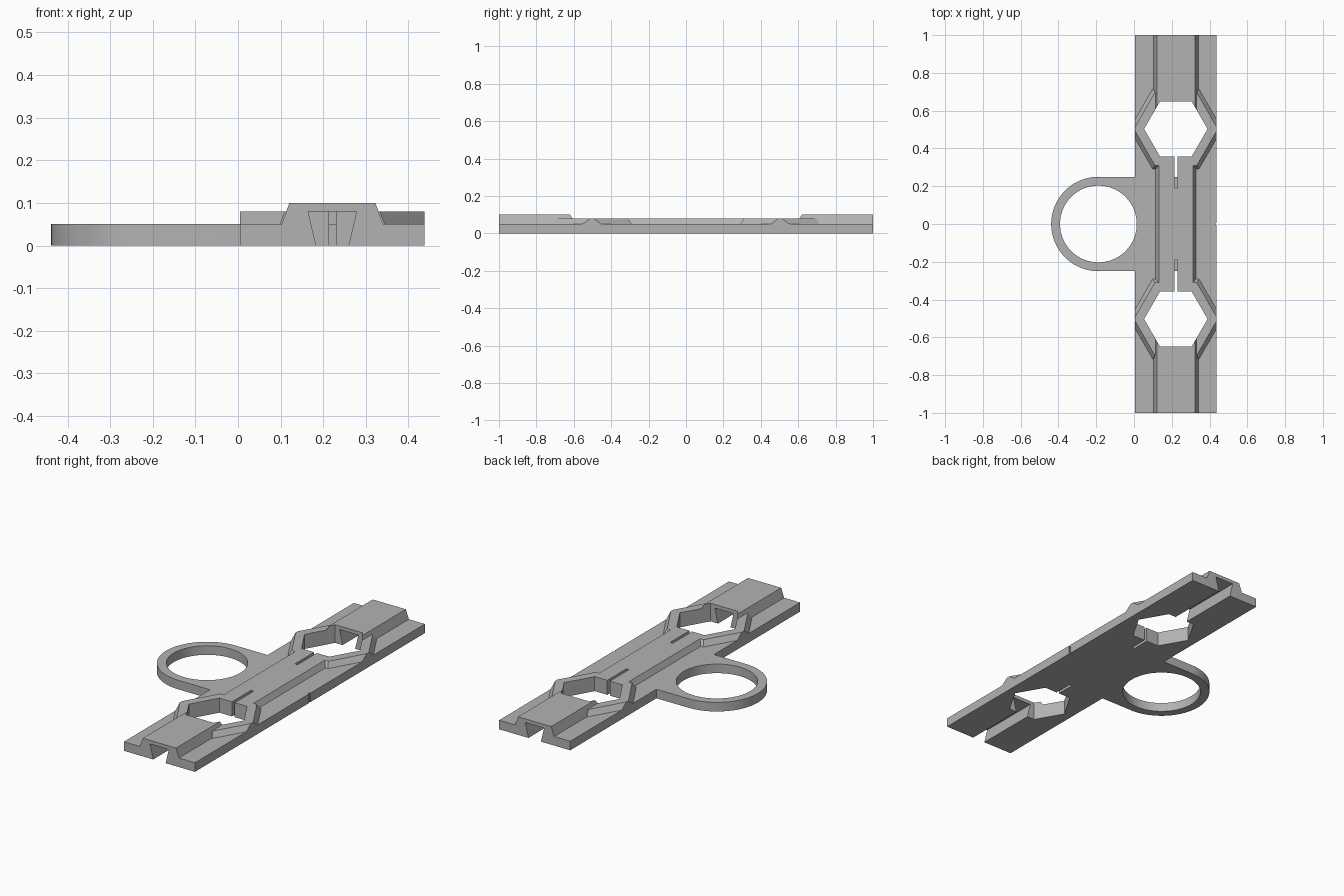
import bpy
import bmesh
import math
from mathutils import Matrix

if "Cube" in bpy.data.objects:
    bpy.data.objects.remove(bpy.data.objects["Cube"])

grey = bpy.data.materials.new("plain grey")
grey.use_nodes = True
GREY = (0.45, 0.45, 0.45, 1)
grey.diffuse_color = GREY
grey.node_tree.nodes["Principled BSDF"].inputs["Base Color"].default_value = GREY

CX = 0.2215      # centre line of the rail
HALF = 0.2165    # half width of the rail
HEX_Y = 0.503    # distance of each hexagon from the middle
RING_X = -0.1885
BASE = 0.05      # plate thickness


def to_object(name, bm):
    bmesh.ops.recalc_face_normals(bm, faces=bm.faces)
    mesh = bpy.data.meshes.new(name)
    bm.to_mesh(mesh)
    bm.free()
    mesh.materials.append(grey)
    ob = bpy.data.objects.new(name, mesh)
    bpy.context.collection.objects.link(ob)
    return ob


def box(name, x0, x1, y0, y1, z0, z1):
    bm = bmesh.new()
    bmesh.ops.create_cube(bm, size=1)
    bmesh.ops.scale(bm, vec=(x1 - x0, y1 - y0, z1 - z0), verts=bm.verts)
    bmesh.ops.translate(bm, vec=((x0 + x1) / 2, (y0 + y1) / 2, (z0 + z1) / 2), verts=bm.verts)
    return to_object(name, bm)


def rail(name, half_profile, y0, y1):
    """Symmetric (x, z) profile about the centre line, run along y."""
    outline = half_profile + [(-x, z) for x, z in reversed(half_profile)]
    bm = bmesh.new()
    face = bm.faces.new([bm.verts.new((CX + x, y0, z)) for x, z in outline])
    run = bmesh.ops.extrude_face_region(bm, geom=[face])["geom"]
    bmesh.ops.translate(bm, vec=(0, y1 - y0, 0),
                        verts=[v for v in run if isinstance(v, bmesh.types.BMVert)])
    return to_object(name, bm)


def prism(name, sides, r0, r1, x, y, z0, z1):
    bm = bmesh.new()
    bmesh.ops.create_cone(bm, cap_ends=True, segments=sides, radius1=r0, radius2=r1,
                          depth=z1 - z0, matrix=Matrix.Translation((x, y, (z0 + z1) / 2)))
    # a vertex must point along x
    first = min(bm.verts, key=lambda v: abs(v.co.y - y))
    if sides == 6 and abs(first.co.y - y) > 1e-4:
        bmesh.ops.rotate(bm, cent=(x, y, 0), matrix=Matrix.Rotation(math.pi / 6, 3, 'Z'),
                         verts=bm.verts)
    return to_object(name, bm)


def combine(target, tool, operation):
    mod = target.modifiers.new(operation.lower(), 'BOOLEAN')
    mod.operation = operation
    mod.solver = 'EXACT'
    mod.object = tool
    bpy.context.view_layer.objects.active = target
    bpy.ops.object.modifier_apply(modifier=mod.name)
    bpy.data.objects.remove(tool)


# Base plate with the lower middle ridge
body = box("connector_rail", CX - HALF, CX + HALF, -1, 1, 0, BASE)
combine(body, rail("middle_ridge", [(0.107, 0.02), (0.107, BASE), (0.09, 0.08)],
                   -HEX_Y, HEX_Y), 'UNION')

for s in (-1, 1):
    y = s * HEX_Y
    # Tall end ridge
    ends = sorted((s, y))
    combine(body, rail("end_ridge", [(0.119, 0.02), (0.119, BASE), (0.101, 0.1)], *ends), 'UNION')
    # Bevelled hexagonal collar, trimmed to the plate width
    slope = (0.245 - 0.222) / 0.03
    collar = prism("hex_collar", 6, 0.245 + slope * 0.02, 0.222, CX, y, 0.03, 0.08)
    combine(collar, box("trim", CX - HALF, CX + HALF, y - 0.4, y + 0.4, -1, 1), 'INTERSECT')
    combine(body, collar, 'UNION')

for s in (-1, 1):
    y = s * HEX_Y
    # Hexagonal opening, dovetail groove to the end and slit to the middle
    combine(body, prism("hex_hole", 6, 0.168, 0.168, CX, y, -0.1, 0.2), 'DIFFERENCE')
    ends = sorted((s * 1.05, y))
    combine(body, rail("groove", [(0.033, -0.02), (0.038, 0), (0.057, 0.08)], *ends), 'DIFFERENCE')
    ends = sorted((s * 0.19, y))
    combine(body, box("slit", CX - 0.008, CX + 0.008, *ends, -0.1, 0.2), 'DIFFERENCE')

# Side tab with the ring
combine(body, box("ring_tab", RING_X, CX + 0.15, -0.25, 0.25, 0, BASE), 'UNION')
combine(body, prism("ring", 96, 0.25, 0.25, RING_X, 0, 0, BASE), 'UNION')
combine(body, prism("ring_hole", 96, 0.203, 0.203, RING_X, 0, -0.1, 0.2), 'DIFFERENCE')

# Small notch in the outer edge
combine(body, box("notch", CX + HALF - 0.006, 1, -0.006, 0.006, -0.1, 0.2), 'DIFFERENCE')

bpy.ops.object.select_all(action='DESELECT')
body.select_set(True)
bpy.context.view_layer.objects.active = body
bpy.ops.object.shade_smooth_by_angle(angle=math.radians(20))
